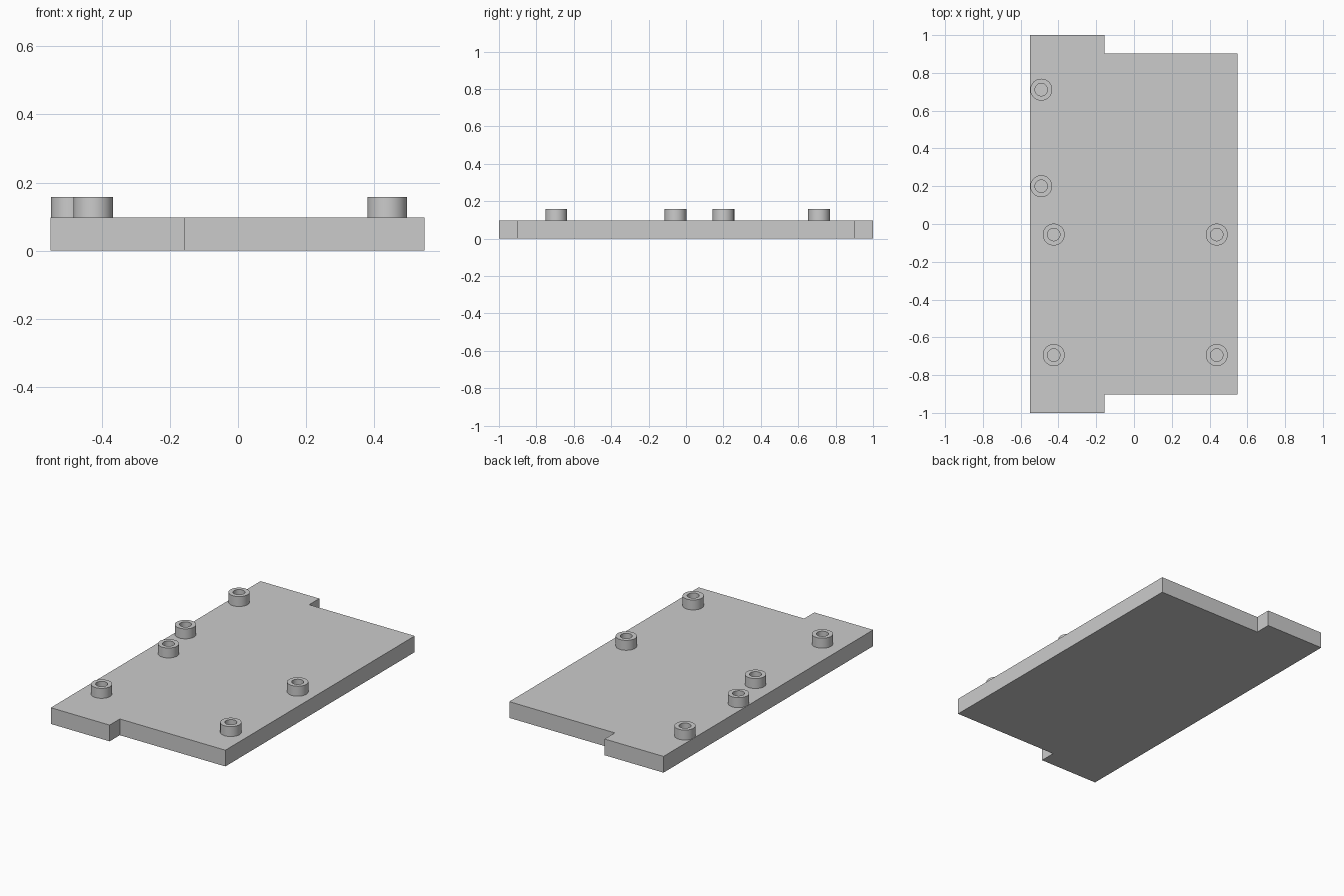
import bpy
import bmesh
import math

cube = bpy.data.objects.get("Cube")
if cube:
    bpy.data.objects.remove(cube)

PLATE_TOP = 0.098
BOSS_TOP = 0.158

grey = bpy.data.materials.new("plain_grey")
grey.use_nodes = True
grey.diffuse_color = (0.6, 0.6, 0.6, 1)
grey.node_tree.nodes["Principled BSDF"].inputs["Base Color"].default_value = (0.6, 0.6, 0.6, 1)


def finish(name, bm):
    """Turn a bmesh into a named grey object."""
    bmesh.ops.recalc_face_normals(bm, faces=bm.faces)
    mesh = bpy.data.meshes.new(name)
    bm.to_mesh(mesh)
    bm.free()
    mesh.materials.append(grey)
    obj = bpy.data.objects.new(name, mesh)
    bpy.context.collection.objects.link(obj)
    return obj


def make_plate():
    """Flat plate with a notch at both right-hand corners."""
    half = [(-0.55, 1.0), (-0.157, 1.0), (-0.157, 0.903), (0.548, 0.903)]
    outline = half + [(x, -y) for x, y in reversed(half)]
    bm = bmesh.new()
    base = bm.faces.new([bm.verts.new((x, y, 0)) for x, y in outline])
    top = bmesh.ops.extrude_face_region(bm, geom=[base], use_keep_orig=True)
    verts = [v for v in top["geom"] if isinstance(v, bmesh.types.BMVert)]
    bmesh.ops.translate(bm, vec=(0, 0, PLATE_TOP), verts=verts)
    return finish("base_plate", bm)


def make_boss(name, x, y, outer=0.058, inner=0.033, sides=48):
    """Hollow round standoff, lathed from its wall profile."""
    profile = [(outer, PLATE_TOP), (outer, BOSS_TOP), (inner, BOSS_TOP), (inner, PLATE_TOP)]
    bm = bmesh.new()
    verts = [bm.verts.new((r, 0, z)) for r, z in profile]
    edges = [bm.edges.new(pair) for pair in zip(verts, verts[1:])]
    bmesh.ops.spin(bm, geom=verts + edges, cent=(0, 0, 0), axis=(0, 0, 1),
                   angle=math.tau, steps=sides, use_merge=True)
    bmesh.ops.remove_doubles(bm, verts=bm.verts, dist=0.0001)
    obj = finish(name, bm)
    obj.location = (x, y, 0)
    bpy.ops.object.select_all(action="DESELECT")
    bpy.context.view_layer.objects.active = obj
    obj.select_set(True)
    bpy.ops.object.shade_smooth_by_angle(angle=math.radians(30))


make_plate()

# Four standoffs in a rectangle
for side, x in (("right", -0.425), ("left", 0.438)):
    for end, y in (("front", -0.694), ("middle", -0.056)):
        make_boss(f"standoff_{end}_{side}", x, y)

# Two standoffs along the right edge
for end, y in (("inner", 0.2), ("outer", 0.711)):
    make_boss(f"edge_standoff_{end}", -0.491, y)
